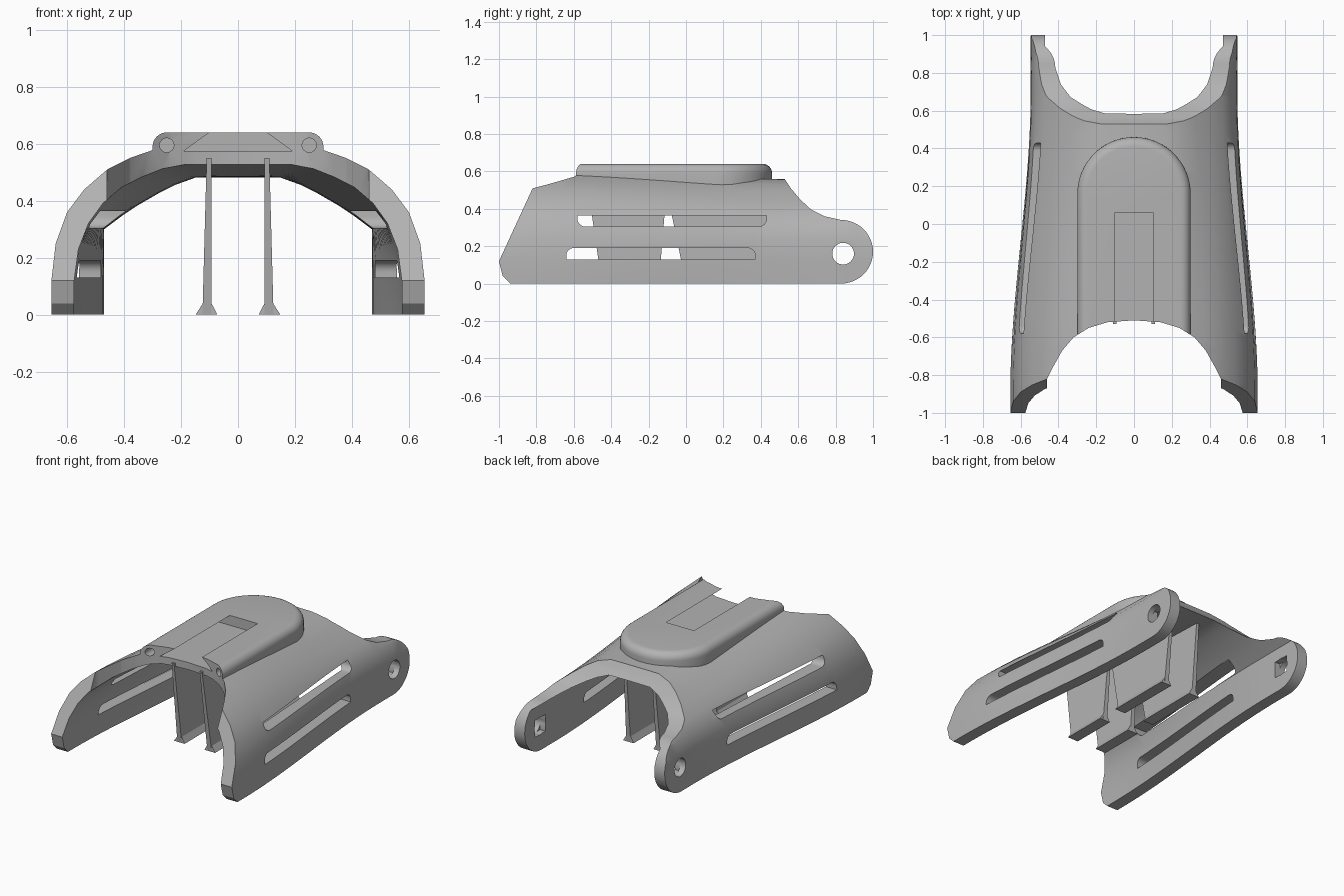
import bpy, bmesh
from math import sin, cos, pi

if "Cube" in bpy.data.objects:
    bpy.data.objects.remove(bpy.data.objects["Cube"], do_unlink=True)

grey = bpy.data.materials.new("plain grey")
grey.use_nodes = True
grey.diffuse_color = (0.45, 0.45, 0.45, 1)
grey.node_tree.nodes["Principled BSDF"].inputs["Base Color"].default_value = grey.diffuse_color


def finish(name, bm):
    """Turn a bmesh into a grey object."""
    bmesh.ops.recalc_face_normals(bm, faces=bm.faces)
    mesh = bpy.data.meshes.new(name)
    bm.to_mesh(mesh)
    bm.free()
    mesh.materials.append(grey)
    obj = bpy.data.objects.new(name, mesh)
    bpy.context.collection.objects.link(obj)
    return obj


def loft(name, sections):
    """Solid through a row of equally sized point rings."""
    bm = bmesh.new()
    rings = [[bm.verts.new(p) for p in ring] for ring in sections]
    count = len(rings[0])
    for a, b in zip(rings, rings[1:]):
        for i in range(count):
            j = (i + 1) % count
            bm.faces.new((a[i], a[j], b[j], b[i]))
    bm.faces.new(rings[0])
    bm.faces.new(rings[-1])
    return finish(name, bm)


def prism(name, profile, axis, start, end):
    """Extrude a flat profile along one axis."""
    place = {"x": lambda u, v, d: (d, u, v),
             "y": lambda u, v, d: (u, d, v),
             "z": lambda u, v, d: (u, v, d)}[axis]
    return loft(name, [[place(u, v, d) for u, v in profile] for d in (start, end)])


def arc(cu, cv, r, start, end, steps):
    return [(cu + r * cos(start + (end - start) * i / steps),
             cv + r * sin(start + (end - start) * i / steps)) for i in range(steps + 1)]


def circle(cu, cv, r):
    return arc(cu, cv, r, 0, 2 * pi, 32)[:-1]


def rectangle(u0, u1, v0, v1):
    return [(u0, v0), (u1, v0), (u1, v1), (u0, v1)]


def mirrored(half):
    """Close a half profile that ends on the centre line."""
    return half + [(-u, v) for u, v in reversed(half[:-1])]


def select(obj):
    bpy.ops.object.select_all(action="DESELECT")
    obj.select_set(True)
    bpy.context.view_layer.objects.active = obj


def combine(target, tool, operation="DIFFERENCE"):
    """Apply a boolean and discard the tool."""
    select(target)
    mod = target.modifiers.new("boolean", "BOOLEAN")
    mod.operation, mod.solver, mod.object = operation, "EXACT", tool
    bpy.ops.object.modifier_apply(modifier=mod.name)
    bpy.data.objects.remove(tool, do_unlink=True)


def arch(name, front, rear, reach):
    """Arch solid whose section eases from the front to the rear shape."""
    sections = []
    steps = 36
    for k in range(steps + 1):
        y = -reach + 2 * reach * k / steps
        u = min(max((y + 0.9) / 1.6, 0), 1)
        t = u * u * (3 - 2 * u)
        half = [(a + (c - a) * t, b + (d - b) * t) for (a, b), (c, d) in zip(front, rear)]
        sections.append([(x, y, z) for x, z in mirrored(half)])
    return loft(name, sections)


# Arched shell with its raised pad
shell = arch("arm_shell",
             [(.655, -.05), (.655, .12), (.64, .25), (.60, .36), (.54, .44),
              (.46, .51), (.38, .555), (.3, .585), (.2, .61), (0, .612)],
             [(.547, -.05), (.547, .12), (.543, .24), (.52, .32), (.47, .385),
              (.4, .44), (.33, .49), (.26, .53), (.17, .555), (0, .556)], 1.1)

pad = prism("pad", [(.3, -.75)] + arc(0, .16, .3, 0, pi, 32) + [(-.3, -.75)], "z", .4, .64)
bm = bmesh.new()
bm.from_mesh(pad.data)
rim = [e for e in bm.edges if all(v.co.z > .6 for v in e.verts)]
bmesh.ops.bevel(bm, geom=rim, offset=.05, segments=6, profile=.5, affect="EDGES")
bm.to_mesh(pad.data)
bm.free()
combine(shell, pad, "UNION")

# Hollow underside
combine(shell, arch("hollow",
                    [(.575, -.1), (.575, .12), (.56, .23), (.525, .32), (.475, .39),
                     (.41, .45), (.34, .49), (.27, .52), (.19, .535), (0, .536)],
                    [(.47, -.1), (.47, .12), (.47, .22), (.47, .3), (.41, .345),
                     (.35, .385), (.28, .425), (.22, .455), (.15, .48), (0, .481)], 1.2))

# Side outline: slanted front, scooped rear and round hinge ends
outline = [(-.94, 0), (-.98, .04), (-1, .12), (-.82, .51), (-.72, .727), (.53, .727),
           (.53, .555), (.56, .51), (.61, .45), (.67, .395), (.74, .36)]
outline += arc(.83, .17, .17, pi / 2, -pi / 2, 24)
combine(shell, prism("outline", outline, "x", -1, 1), "INTERSECT")

# Curved opening at the front
opening = [(.46, -1.3), (.46, -.82), (.43, -.76), (.38, -.67), (.32, -.6),
           (.24, -.55), (.14, -.52), (0, -.51)]
combine(shell, prism("opening", mirrored(opening), "z", -.2, 1))

# Strap slots, each with two rounded corners
r = .04
upper = (arc(-.58 + r, .305 + r, r, pi, 1.5 * pi, 6)
         + arc(.43 - r, .305 + r, r, 1.5 * pi, 2 * pi, 6) + [(.43, .365), (-.58, .365)])
lower = (arc(.37 - r, .19 - r, r, 0, pi / 2, 6)
         + arc(-.64 + r, .19 - r, r, pi / 2, pi, 6) + [(-.64, .13), (.37, .13)])
for slot in (upper, lower):
    combine(shell, prism("slot", slot, "x", -1, 1))

# Hinge holes with square recesses on the inside
combine(shell, prism("hinge_hole", circle(.84, .16, .058), "x", -1, 1))
combine(shell, prism("recess", rectangle(.785, .895, .105, .215), "x", -.508, .508))

# Dovetail channel and pin holes in the pad
channel = [(-.19, .575), (.19, .575), (.0865, .65), (-.0865, .65)]
combine(shell, prism("channel", channel, "y", -.9, .06))
for side in (-1, 1):
    combine(shell, prism("pin_hole", circle(side * .25, .595, .025), "y", -.9, -.3))

select(shell)
bpy.ops.object.shade_smooth_by_angle(angle=.5)

# Hanging fins with flared feet, in a front and a rear pair
fins = {"front": [(-.53, .55), (-.45, 0), (-.145, 0), (-.1, .55)],
        "rear": [(-.11, .53), (0, 0), (.44, 0), (.49, .53)]}
for label, profile in fins.items():
    fin = prism(label + "_fins", profile, "x", .093, .11)
    for v in fin.data.vertices:
        if v.co.x > .1:
            v.co.x += (.55 - v.co.z) * .027
    foot = prism(label + "_feet", [(.072, 0), (.149, 0), (.123, .04), (.093, .04)], "y",
                 profile[1][0], profile[2][0])
    for part in (fin, foot):
        part.modifiers.new("mirror", "MIRROR")
